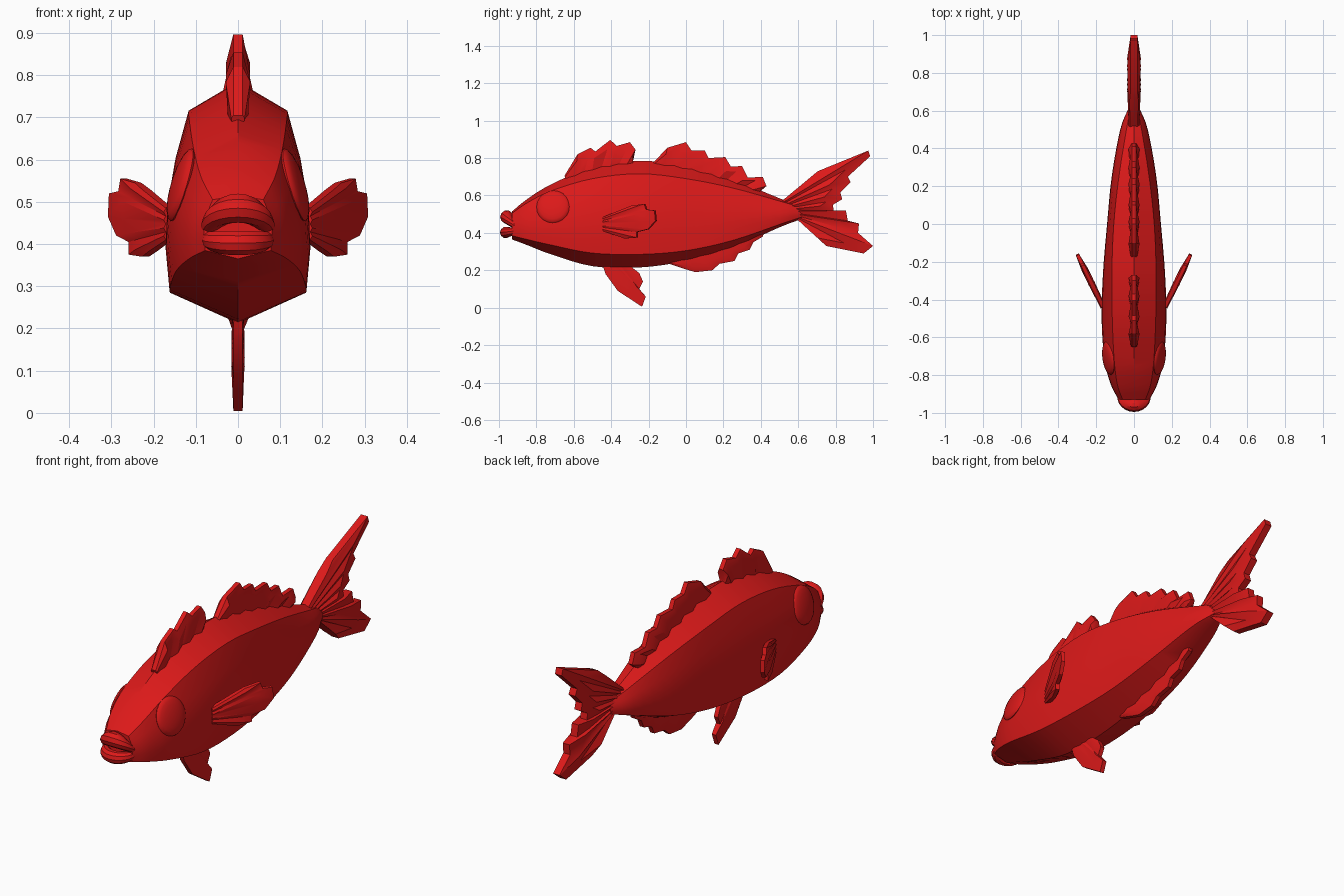
import bpy, bmesh, math
from mathutils import Vector, Matrix

if "Cube" in bpy.data.objects:
    bpy.data.objects.remove(bpy.data.objects["Cube"])

red = bpy.data.materials.new("red")
red.diffuse_color = (0.72, 0.01, 0.01, 1)
red.use_nodes = True
red.node_tree.nodes["Principled BSDF"].inputs["Base Color"].default_value = red.diffuse_color


def finish(name, bm, angle=35):
    bmesh.ops.recalc_face_normals(bm, faces=bm.faces)
    mesh = bpy.data.meshes.new(name)
    bm.to_mesh(mesh)
    bm.free()
    ob = bpy.data.objects.new(name, mesh)
    bpy.context.collection.objects.link(ob)
    mesh.materials.append(red)
    bpy.ops.object.select_all(action='DESELECT')
    ob.select_set(True)
    bpy.context.view_layer.objects.active = ob
    bpy.ops.object.shade_smooth_by_angle(angle=math.radians(angle))
    return ob


def loft(name, loops, angle=35):
    """Skin a row of closed loops and cap both ends."""
    bm = bmesh.new()
    rings = [[bm.verts.new(p) for p in loop] for loop in loops]
    n = len(rings[0])
    for a, b in zip(rings, rings[1:]):
        for i in range(n):
            j = (i + 1) % n
            bm.faces.new((a[i], a[j], b[j], b[i]))
    bm.faces.new(rings[0])
    bm.faces.new(rings[-1])
    return finish(name, bm, angle)


def smooth_rows(rows, steps):
    """Catmull-Rom interpolation through the stations."""
    rows = [Vector(r) for r in rows]
    pts = [2 * rows[0] - rows[1]] + rows + [2 * rows[-1] - rows[-2]]
    out = []
    for k in range(1, len(pts) - 2):
        p0, p1, p2, p3 = pts[k - 1:k + 3]
        for s in range(steps):
            t = s / steps
            out.append(0.5 * (2 * p1 + (p2 - p0) * t + (2 * p0 - 5 * p1 + 4 * p2 - p3) * t * t
                              + (3 * p1 - p0 - 3 * p2 + p3) * t ** 3))
    return out + [rows[-1]]


# Body stations: y, back z, shoulder x, shoulder z, widest x, lower edge z, keel z
stations = [
    (-0.93, .515, .060, .505, .080, .385, .365),
    (-0.85, .580, .088, .560, .120, .365, .335),
    (-0.72, .660, .105, .625, .152, .335, .285),
    (-0.50, .750, .115, .690, .167, .292, .222),
    (-0.25, .785, .117, .716, .160, .285, .215),
    (0.00, .757, .107, .690, .140, .305, .250),
    (0.25, .685, .080, .640, .115, .360, .320),
    (0.50, .585, .040, .570, .070, .445, .430),
    (0.62, .540, .015, .535, .025, .485, .475)]


def body_loop(row):
    y, top, sx, sz, w, lz, bot = row
    side = []
    for k in range(5):
        t = k / 4
        x = sx * (1 - t) * (1 - 2 * t) + w * 4 * t * (1 - t) + 0.97 * w * t * (2 * t - 1)
        side.append((x, y, sz + (lz - sz) * t))
    other = [(-x, yy, z) for x, yy, z in reversed(side)]
    return [(0, y, top)] + side + [(0, y, bot)] + other


loft("body", [body_loop(r) for r in smooth_rows(stations, 4)], 30)


# Lips: tapered bands curved around the snout
def lip(name, z0, rise, r0, r1, y_front):
    loops = []
    for k in range(13):
        a = math.radians(-84 + 14 * k)
        c = math.cos(a)
        r = r0 + r1 * c
        cx, cy, cz = 0.068 * math.sin(a), -0.905 - (y_front - 0.905) * c, z0 + rise * c
        loops.append([(cx + r * math.cos(b) * math.sin(a), cy - r * math.cos(b) * c,
                       cz + r * math.sin(b))
                      for b in (math.tau * i / 10 for i in range(10))])
    loft(name, loops)


lip("upper_lip", 0.430, 0.055, 0.018, 0.018, 0.958)
lip("lower_lip", 0.412, -0.010, 0.018, 0.012, 0.965)

# Eyes: flattened domes lying on the cheeks
for s, label in ((1, "right"), (-1, "left")):
    bm = bmesh.new()
    normal = Vector((s, -0.14, 0.30)).normalized()
    rot = normal.to_track_quat('Z', 'Y').to_matrix().to_4x4()
    mat = Matrix.Translation((s * 0.134, -0.71, 0.54)) @ rot @ Matrix.Diagonal((0.09, 0.09, 0.022, 1))
    bmesh.ops.create_uvsphere(bm, u_segments=20, v_segments=10, radius=1, matrix=mat)
    finish("eye_" + label, bm)


# Fins: rays from a base line to a ragged edge, alternately thick and thin
def fin(name, base, tips, thick, thin, rim, place=lambda y, z, t: (t, y, z)):
    b0, b1 = Vector(base[0]), Vector(base[1])
    loops = []
    for i, tip in enumerate(tips):
        root = b0.lerp(b1, i / (len(tips) - 1))
        tip = Vector(tip)
        h = thick if i % 2 else thin
        prof = [(root, h * 0.8), (root.lerp(tip, 0.72), h), (tip, rim)]
        loops.append([place(p.x, p.y, t) for p, t in prof]
                     + [place(p.x, p.y, -t) for p, t in reversed(prof)])
    return loft(name, loops, 30)


fin("front_dorsal_fin", ((-0.64, 0.68), (-0.28, 0.76)),
    [(-.65, .705), (-.58, .82), (-.51, .855), (-.485, .835), (-.405, .897),
     (-.37, .865), (-.30, .885), (-.27, .845), (-.285, .79)], 0.029, 0.016, 0.011)

fin("rear_dorsal_fin", ((-0.17, 0.745), (0.37, 0.61)),
    [(-.18, .77), (-.10, .855), (0, .885), (.03, .84), (.10, .84), (.12, .80), (.21, .805),
     (.24, .755), (.30, .757), (.33, .695), (.41, .70), (.43, .65), (.40, .625)],
    0.029, 0.016, 0.011)

fin("anal_fin", ((-0.08, 0.26), (0.38, 0.41)),
    [(-.09, .235), (0, .205), (.05, .19), (.14, .20), (.18, .235), (.26, .25), (.28, .29),
     (.34, .31), (.36, .35), (.41, .38), (.42, .41)], 0.025, 0.015, 0.011)

fin("pelvic_fin", ((-0.45, 0.24), (-0.32, 0.24)),
    [(-.43, .18), (-.365, .09), (-.235, .005), (-.215, .06), (-.25, .10), (-.23, .14),
     (-.25, .185)], 0.016, 0.011, 0.011)

fin("tail_fin", ((0.50, 0.56), (0.58, 0.485)),
    [(.705, .73), (.975, .84), (.985, .81), (.865, .70), (.88, .67), (.825, .615), (.835, .58),
     (.785, .55), (.79, .52), (.855, .52), (.865, .465), (.925, .45), (.92, .40), (1.0, .33),
     (.95, .29), (.75, .33)], 0.036, 0.024, 0.018)

# Pectoral fins: swept back and out from the flanks
for s, label in ((1, "right"), (-1, "left")):
    fin("pectoral_fin_" + label, ((-0.44, 0.485), (-0.44, 0.41)),
        [(-.29, .545), (-.22, .555), (-.21, .525), (-.165, .52), (-.16, .465), (-.20, .42),
         (-.26, .405), (-.26, .375), (-.325, .37)], 0.018, 0.011, 0.009,
        lambda y, z, t, s=s: (s * (0.168 + (y + 0.43) * 0.49 + t * 0.89), y - t * 0.45, z))
